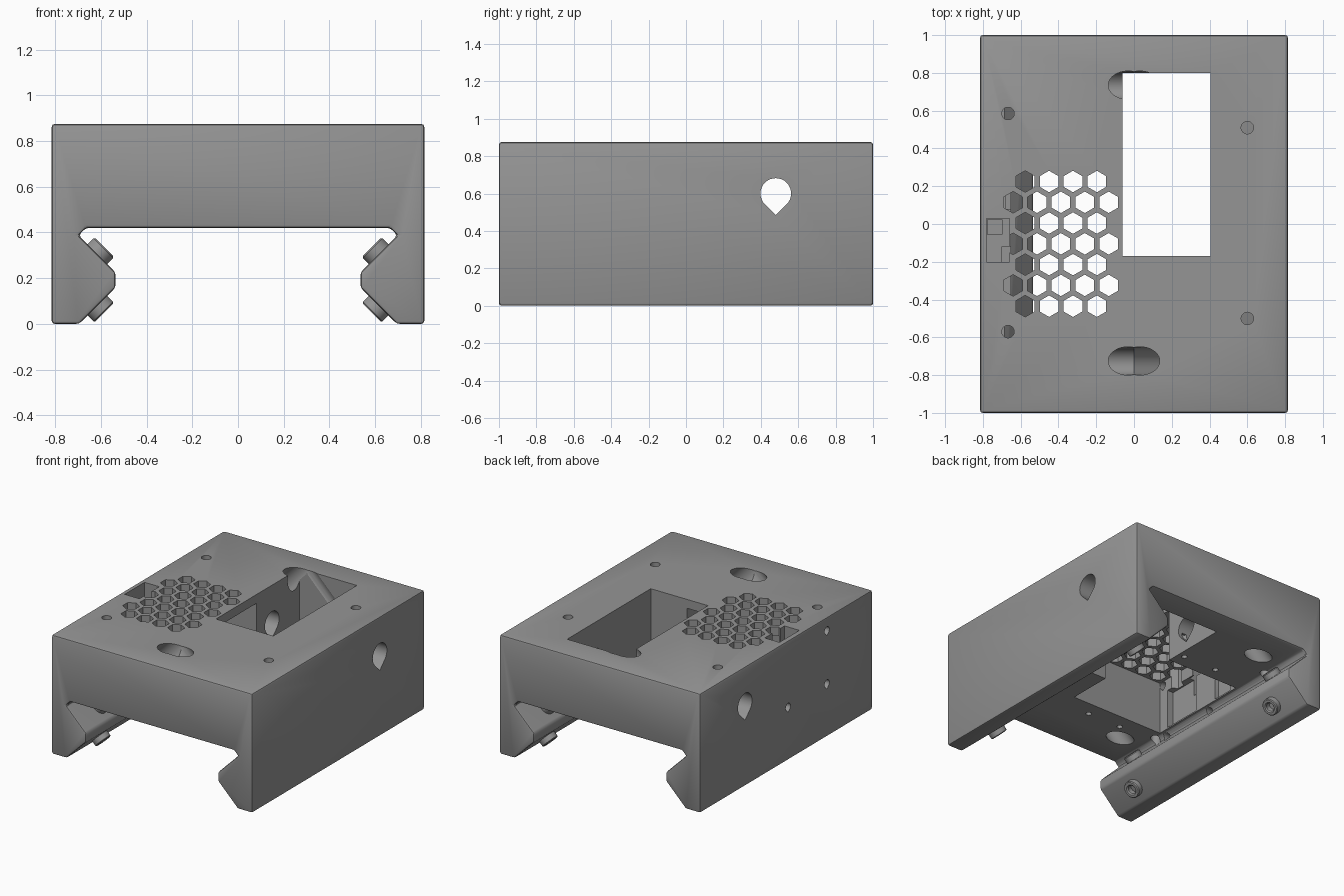
import bpy, bmesh, math
from mathutils import Vector

if "Cube" in bpy.data.objects:
    bpy.data.objects.remove(bpy.data.objects["Cube"])

grey = bpy.data.materials.new("mid_grey")
grey.diffuse_color = (0.3, 0.3, 0.3, 1)
grey.use_nodes = True
grey.node_tree.nodes["Principled BSDF"].inputs["Base Color"].default_value = grey.diffuse_color


def make(name, bm):
    bmesh.ops.recalc_face_normals(bm, faces=bm.faces)
    me = bpy.data.meshes.new(name)
    bm.to_mesh(me)
    bm.free()
    ob = bpy.data.objects.new(name, me)
    bpy.context.collection.objects.link(ob)
    me.materials.append(grey)
    return ob


def add_prism(bm, pts, offset):
    """Extrude a closed 3D polygon along an offset."""
    f = bm.faces.new([bm.verts.new(p) for p in pts])
    r = bmesh.ops.extrude_face_region(bm, geom=[f])
    moved = [v for v in r["geom"] if isinstance(v, bmesh.types.BMVert)]
    bmesh.ops.translate(bm, verts=moved, vec=offset)


def add_box(bm, x0, x1, y0, y1, z0, z1):
    add_prism(bm, [(x0, y0, z0), (x1, y0, z0), (x1, y1, z0), (x0, y1, z0)], (0, 0, z1 - z0))


def add_rod(bm, a, b, r, n=32, turn=0.0):
    a, d = Vector(a), Vector(b) - Vector(a)
    q = d.to_track_quat('Z', 'Y')
    pts = [a + q @ Vector((r * math.cos(turn + math.tau * i / n),
                           r * math.sin(turn + math.tau * i / n), 0)) for i in range(n)]
    add_prism(bm, pts, d)


def add_drop(bm, y, z, r, x0, x1):
    """Teardrop bore along x with its point facing down."""
    pts = [(x0, y, z - r * math.sqrt(2))]
    for i in range(25):
        t = math.radians(-45 + 270 * i / 24)
        pts.append((x0, y + r * math.cos(t), z + r * math.sin(t)))
    add_prism(bm, pts, (x1 - x0, 0, 0))


# Body: rail clamp profile extruded front to back, edges chamfered
half = [(0.815, 0.875), (0.815, 0), (0.695, 0), (0.535, 0.16),
        (0.535, 0.225), (0.697, 0.387), (0.665, 0.42)]
outline = half + [(-x, z) for x, z in reversed(half)]
bm = bmesh.new()
add_prism(bm, [(x, -1, z) for x, z in outline], (0, 2, 0))
bmesh.ops.bevel(bm, geom=bm.edges[:], offset=0.014, segments=2, profile=0.5, affect='EDGES')
body = make("clamp_body", bm)


def cut(name, bm):
    tool = make(name, bm)
    tool.hide_render = True
    mod = body.modifiers.new(name, 'BOOLEAN')
    mod.operation, mod.solver, mod.object = 'DIFFERENCE', 'EXACT', tool
    bpy.context.view_layer.objects.active = body
    bpy.ops.object.modifier_apply(modifier=name)
    bpy.data.objects.remove(tool)


# Electronics pocket, open to the channel below
bm = bmesh.new()
add_box(bm, -0.65, 0.11, -0.5, 0.3, 0.34, 0.81)
cut("pocket", bm)

# Display window through the top
bm = bmesh.new()
add_box(bm, -0.06, 0.405, -0.17, 0.8, 0.3, 1)
cut("window", bm)

# Hexagonal vent grid
bm = bmesh.new()
for row in range(7):
    y = 0.225 - 0.11 * row
    start, count = (-0.64, 5) if row % 2 else (-0.576, 4)
    for i in range(count):
        x = start + 0.1265 * i
        add_rod(bm, (x, y, 0.7), (x, y, 1), 0.057, 6, math.pi / 6)
cut("vents", bm)

# Recessed wall panel and side slot beside the pocket
bm = bmesh.new()
add_box(bm, -0.70, -0.6, -0.42, -0.12, 0.43, 0.72)
add_box(bm, -0.68, -0.6, 0.08, 0.24, 0.43, 0.72)
cut("wall_panels", bm)
bm = bmesh.new()
add_box(bm, -0.78, -0.66, -0.2, 0.03, 0.60, 1)
cut("plug_slot", bm)
bm = bmesh.new()
add_box(bm, -0.775, -0.70, -0.055, 0.025, 0.45, 0.7)
cut("plug_well", bm)

# Cross bore through both side walls, and small side screw bores
bm = bmesh.new()
add_drop(bm, 0.48, 0.6, 0.082, -1, 1)
cut("cross_bore", bm)
bm = bmesh.new()
for y, z in ((-0.02, 0.39), (-0.47, 0.39), (-0.47, 0.78)):
    add_drop(bm, y, z, 0.028, -1, -0.6)
cut("side_screw_bores", bm)

# Diagonal driver bores aimed at the jaw screws
for s in (-1, 1):
    bm = bmesh.new()
    for y in (-0.725, 0.735):
        add_rod(bm, (s * 0.555, y, 0.35), (s * -0.195, y, 1.1), 0.075, 40)
    cut("driver_bores", bm)

# Vertical screw holes through the top and blind holes in the channel roof
bm = bmesh.new()
for x, y in ((-0.667, 0.585), (-0.667, -0.57), (0.6, 0.51), (0.6, -0.5)):
    add_rod(bm, (x, y, 0.375), (x, y, 1), 0.033, 24)
for x in (-0.11, -0.385):
    for y in (-0.61, 0.4):
        add_rod(bm, (x, y, 0.3), (x, y, 0.6), 0.02, 16)
cut("screw_holes", bm)


# Ring pads on the four sloped jaw faces, at both ends
def ring_pad(name, s, up, y):
    centre = Vector((s * 0.615, y, 0.305 if up > 0 else 0.08))
    q = Vector((-s, 0, up)).to_track_quat('Z', 'Y')
    profile = [(0.03, -0.01), (0.03, 0.035), (0.038, 0.043), (0.055, 0.043),
               (0.061, 0.037), (0.061, -0.01)]
    n = 32
    bm = bmesh.new()
    rings = []
    for i in range(n):
        t = math.tau * i / n
        rings.append([bm.verts.new(centre + q @ Vector((r * math.cos(t), r * math.sin(t), h)))
                      for r, h in profile])
    m = len(profile)
    for i in range(n):
        a, b = rings[i], rings[(i + 1) % n]
        for j in range(m):
            k = (j + 1) % m
            bm.faces.new((a[j], a[k], b[k], b[j]))
    return make(name, bm)


pads = [ring_pad("jaw_ring_pad", s, up, y)
        for s in (-1, 1) for up in (-1, 1) for y in (-0.725, 0.735)]

bpy.ops.object.select_all(action='DESELECT')
for ob in [body] + pads:
    ob.select_set(True)
bpy.context.view_layer.objects.active = body
bpy.ops.object.shade_smooth_by_angle(angle=math.radians(30))
